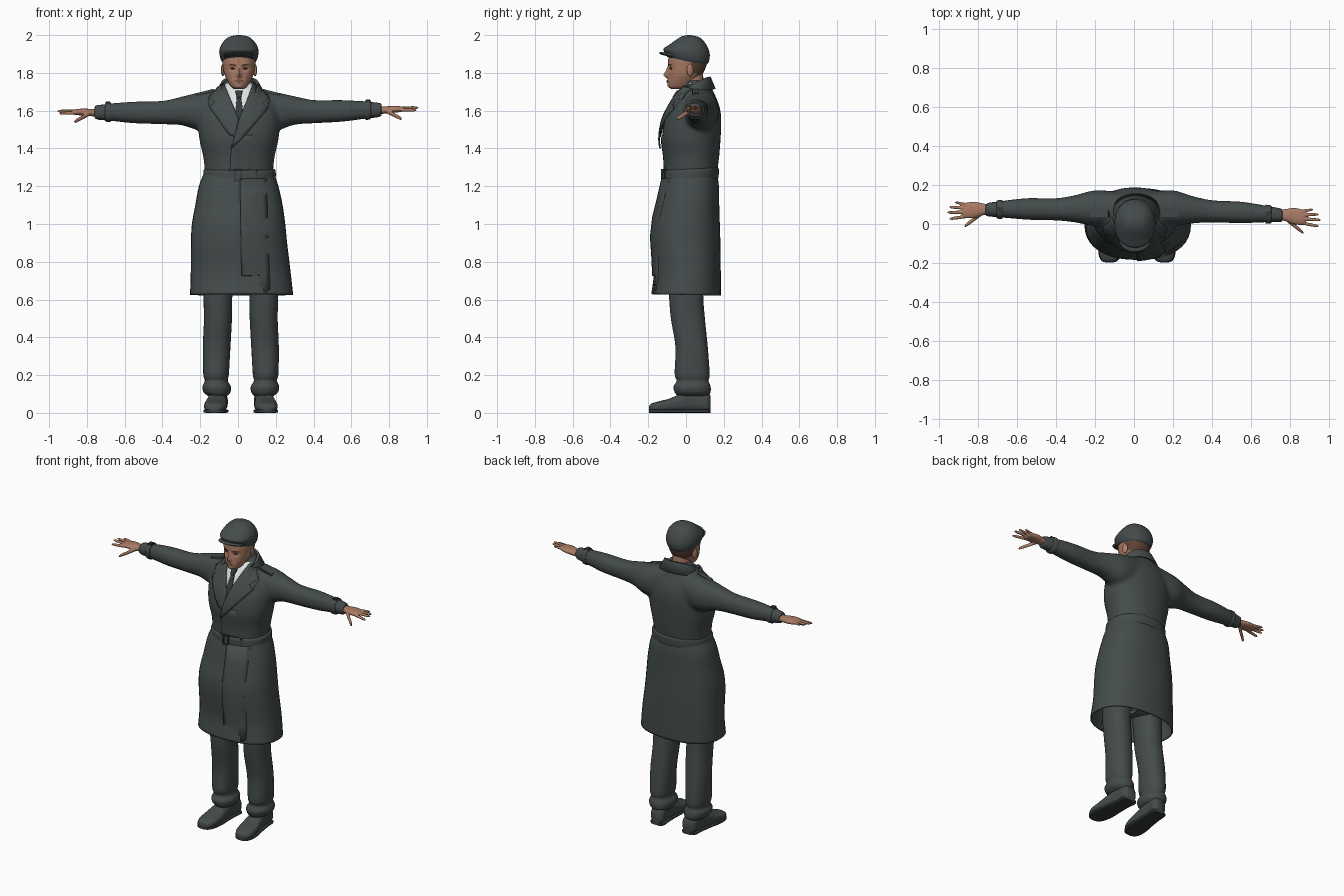
import bpy, bmesh, math
from mathutils import Vector, Matrix
from mathutils.bvhtree import BVHTree

cube = bpy.data.objects.get("Cube")
if cube:
    bpy.data.objects.remove(cube)


def material(name, rgb):
    m = bpy.data.materials.new(name)
    m.use_nodes = True
    m.diffuse_color = (*rgb, 1)
    bsdf = next(n for n in m.node_tree.nodes if n.type == 'BSDF_PRINCIPLED')
    bsdf.inputs["Base Color"].default_value = (*rgb, 1)
    return m


CLOTH = material("charcoal cloth", (.058, .071, .071))
DARK = material("dark trim", (.035, .042, .043))
SKIN = material("skin", (.40, .20, .13))
SHIRT = material("white shirt", (.75, .77, .78))
HAIR = material("brown hair", (.11, .055, .035))
LIPS = material("lips", (.28, .11, .08))
EYE = material("dark eye", (.03, .022, .02))


def finish(name, bm, mat, voxel=0, thick=0):
    bmesh.ops.recalc_face_normals(bm, faces=bm.faces)
    me = bpy.data.meshes.new(name)
    bm.to_mesh(me)
    bm.free()
    me.materials.append(mat)
    me.polygons.foreach_set("use_smooth", [True] * len(me.polygons))
    me.set_sharp_from_angle(angle=math.radians(50))
    ob = bpy.data.objects.new(name, me)
    bpy.context.collection.objects.link(ob)
    if voxel:
        r = ob.modifiers.new("blend", 'REMESH')
        r.mode, r.voxel_size, r.use_smooth_shade = 'VOXEL', voxel, True
        s = ob.modifiers.new("soften", 'SMOOTH')
        s.factor, s.iterations = .5, 6
    if thick:
        s = ob.modifiers.new("thickness", 'SOLIDIFY')
        s.thickness, s.offset = thick, 0
    return ob


def spline(keys, steps=6):
    """Smooth curve through key tuples."""
    out = []
    for i in range(len(keys) - 1):
        a, b, c, d = (keys[max(0, min(len(keys) - 1, i + k))] for k in (-1, 0, 1, 2))
        for s in range(steps):
            u = s / steps
            out.append([q + .5 * u * (r - p + u * (2 * p - 5 * q + 4 * r - w + u * (3 * (q - r) + w - p)))
                        for p, q, r, w in zip(a, b, c, d)])
    return out + [list(keys[-1])]


def loft(bm, keys, axis='z', n=40, power=2.2, caps=True):
    """Rings (position, low a, high a, low b, high b, tilt) along one axis."""
    order = {'x': (2, 0, 1), 'y': (0, 2, 1), 'z': (0, 1, 2)}[axis]
    rings = []
    for t, a0, a1, b0, b1, tilt in spline([(*k, 0)[:6] for k in keys]):
        ring = []
        for i in range(n):
            c, s = math.cos(2 * math.pi * i / n), math.sin(2 * math.pi * i / n)
            a = (a0 + a1) / 2 + (a1 - a0) / 2 * math.copysign(abs(c) ** (2 / power), c)
            b = (b0 + b1) / 2 + (b1 - b0) / 2 * math.copysign(abs(s) ** (2 / power), s)
            local = (a, b, t + tilt * b)
            p = (t, a, b) if axis == 'x' else [local[k] for k in order]
            ring.append(bm.verts.new(p))
        rings.append(ring)
    for lo, hi in zip(rings, rings[1:]):
        for i in range(n):
            bm.faces.new((lo[i], lo[i - 1], hi[i - 1], hi[i]))
    if caps:
        bm.faces.new(rings[0])
        bm.faces.new(rings[-1])
    return bm


def part(name, keys, mat, axis='z', power=2.2, caps=True, thick=0):
    return finish(name, loft(bmesh.new(), keys, axis, power=power, caps=caps), mat, thick=thick)


def centred(keys, cx=.005):
    return [(k[0], cx - k[1], cx + k[1], *k[2:]) for k in keys]


def surface(ob):
    return BVHTree.FromObject(ob, bpy.context.evaluated_depsgraph_get())


def drape(name, outline, tree, mat, lift=.006, thick=.006, cuts=5):
    """Lay a flat outline (x, z) onto the front of a surface."""
    bm = bmesh.new()
    bm.faces.new([bm.verts.new((x, 0, z)) for x, z in outline])
    bmesh.ops.triangulate(bm, faces=bm.faces)
    bmesh.ops.subdivide_edges(bm, edges=bm.edges, cuts=cuts, use_grid_fill=True)
    for v in bm.verts:
        up = lift(v.co.x) if callable(lift) else lift
        hit = tree.ray_cast(Vector((v.co.x, -1, v.co.z)), Vector((0, 1, 0)))[0]
        if hit is None:
            hit = tree.find_nearest(Vector((v.co.x, 0, v.co.z)))[0]
        v.co.y = hit.y - up
    return finish(name, bm, mat, thick=thick)


def block(name, size, place, mat, turn=0, axis='Y'):
    bm = bmesh.new()
    bmesh.ops.create_cube(bm, size=1)
    bmesh.ops.scale(bm, vec=size, verts=bm.verts)
    bmesh.ops.bevel(bm, geom=bm.edges, offset=min(size) * .3, segments=2, affect='EDGES')
    bm.transform(Matrix.Translation(place) @ Matrix.Rotation(turn, 4, axis))
    return finish(name, bm, mat)


def arm_keys(keys, side):
    """The left arm reaches a little further forward and higher."""
    out = []
    for t, y0, y1, z0, z1 in keys:
        k = max(0, t - .2) / .55 if side > 0 else 0
        out.append((t * side, y0 - .028 * k, y1 - .028 * k, z0 + .013 * k, z1 + .013 * k))
    return out


# Coat body and sleeves, blended into one skin
coat = loft(bmesh.new(), centred([
    (1.24, .178, -.112, .16), (1.35, .188, -.115, .175), (1.45, .21, -.127, .183),
    (1.55, .217, -.112, .187), (1.62, .205, -.08, .178), (1.68, .165, -.047, .155),
    (1.73, .10, -.012, .13), (1.76, .075, .0, .115)]))
SLEEVE = [(.08, .0, .165, 1.5, 1.72), (.2, -.01, .172, 1.495, 1.698), (.3, .008, .148, 1.523, 1.674),
          (.4, .018, .132, 1.528, 1.652), (.55, .022, .132, 1.533, 1.648),
          (.68, .033, .118, 1.546, 1.638), (.76, .038, .108, 1.552, 1.628)]
for side in (-1, 1):
    loft(coat, arm_keys(SLEEVE, side), 'x')
coat = finish("coat_body", coat, CLOTH, voxel=.011)

# Coat skirt and belt
skirt = part("coat_skirt", [
    (1.27, -.175, .185, -.11, .16), (1.2, -.203, .21, -.128, .17), (1.1, -.222, .232, -.15, .172),
    (1.0, -.24, .246, -.174, .175), (.9, -.245, .256, -.178, .178), (.75, -.246, .274, -.166, .18),
    (.625, -.25, .288, -.18, .18, -.02)], CLOTH, power=2.3, caps=False, thick=.008)
part("belt", centred([(1.232, .183, -.118, .166, .04), (1.24, .191, -.124, .172, .04),
                      (1.28, .191, -.124, .174, .05), (1.29, .183, -.118, .168, .05)], .008), CLOTH)
for x in (-.018, .018):
    block("buckle_side", (.007, .014, .068), (x, -.125, 1.258), DARK)
for z in (1.228, 1.288):
    block("buckle_bar", (.043, .014, .007), (.0, -.125, z), DARK)
block("belt_loop", (.014, .016, .066), (.098, -.105, 1.255), DARK, .3, 'Z')

# Shirt front, tie, lapels and overlapping front edge
body = surface(coat)
drape("shirt_front", [(-.075, 1.745), (.085, 1.745), (.01, 1.53), (.0, 1.53)], body, SHIRT, .004, .004)
drape("tie_knot", [(-.014, 1.705), (.024, 1.705), (.016, 1.67), (-.006, 1.67)], body, DARK, .014, .01)
drape("tie_blade", [(-.006, 1.672), (.016, 1.672), (.028, 1.585), (.005, 1.53), (-.016, 1.585)],
      body, DARK, .009, .006)
drape("right_lapel", [(-.075, 1.745), (.002, 1.56), (-.015, 1.46), (-.05, 1.475), (-.152, 1.62),
                      (-.122, 1.645), (-.155, 1.668), (-.105, 1.725)], body, CLOTH, .012, .008)
drape("left_lapel", [(.082, 1.745), (.008, 1.56), (-.035, 1.4), (.02, 1.45), (.158, 1.61),
                     (.128, 1.64), (.165, 1.668), (.115, 1.725)], body, CLOTH, .017, .008)
drape("front_overlap", [(-.035, 1.42), (-.045, 1.27), (.12, 1.27), (.12, 1.47), (.02, 1.47)], body, CLOTH,
      lambda x: .007 - .075 * (x + .045), .004)
drape("skirt_overlap", [(.01, 1.24), (.02, .625), (.17, .63), (.15, 1.24)], surface(skirt), CLOTH,
      lambda x: .007 - .06 * (x - .01), .004)

# Turned-down collar, open at the front
bm = bmesh.new()
rows = []
for i in range(31):
    a = math.radians(-138 + 276 * i / 30)
    drop = .075 * ((1 - math.cos(a)) / 1.74) ** 1.3
    rows.append([bm.verts.new((.01 + rx * math.sin(a), .045 + ry * math.cos(a), z - drop))
                 for rx, ry, z in ((.078, .07, 1.73), (.085, .073, 1.775), (.098, .083, 1.777), (.133, .108, 1.715))])
for p, q in zip(rows, rows[1:]):
    for k in range(3):
        bm.faces.new((p[k], q[k], q[k + 1], p[k + 1]))
finish("coat_collar", bm, CLOTH, thick=.008)

# Neck and shirt collar
part("neck", centred([(1.66, .06, -.01, .1), (1.72, .056, -.02, .095), (1.8, .058, -.04, .09)]), SKIN)
part("shirt_collar", centred([(1.68, .072, -.025, .105, .3), (1.735, .064, -.026, .1, .3)]), SHIRT, caps=False, thick=.006)

# Head, with nose, brow, cheeks and eye sockets pushed in or out
bm = loft(bmesh.new(), centred([
    (1.714, .024, -.075, -.01), (1.726, .042, -.092, .02), (1.755, .06, -.096, .055),
    (1.79, .076, -.094, .085), (1.83, .085, -.092, .105), (1.87, .088, -.094, .113),
    (1.92, .08, -.085, .1), (1.955, .05, -.05, .07)]), n=72)
BUMPS = [(0, 1.788, .012, .014, .022), (0, 1.812, .009, .022, .013), (0, 1.752, .024, .009, .005),
         (.034, 1.823, .015, .011, -.009), (.033, 1.845, .022, .008, .004), (0, 1.728, .018, .01, .004)]
for v in bm.verts:
    if v.co.y < .0:
        x, z = abs(v.co.x - .005), v.co.z
        v.co.y -= sum(h * math.exp(-((x - bx) / sx) ** 2 - ((z - bz) / sz) ** 2) for bx, bz, sx, sz, h in BUMPS)
head = finish("head", bm, SKIN)
head.data.materials.append(HAIR)
for f in head.data.polygons:
    c = f.center
    f.material_index = int(c.y > .03 and c.z > 1.79 + max(0, .06 - c.y) * .6)
face = surface(head)
for side, word in ((-1, "right"), (1, "left")):
    at = lambda pts: [(.005 + side * x, z) for x, z in pts]
    drape(word + "_eye", at([(.022, 1.822), (.034, 1.828), (.047, 1.822), (.034, 1.818)]), face, EYE, .001, .003, 2)
    drape(word + "_brow", at([(.016, 1.84), (.035, 1.848), (.056, 1.842), (.035, 1.842)]), face, HAIR, .001, .003, 2)
    bm = bmesh.new()
    bmesh.ops.create_uvsphere(bm, u_segments=16, v_segments=10, radius=1)
    bm.transform(Matrix.Translation((.005 + side * .085, .022, 1.815)) @ Matrix.Rotation(side * .35, 4, 'Z')
                 @ Matrix.Diagonal((.009, .019, .033, 1)))
    finish(word + "_ear", bm, SKIN)
drape("mouth", [(-.021, 1.757), (.0, 1.762), (.01, 1.762), (.031, 1.757), (.005, 1.749)], face, LIPS, .001, .003, 2)

# Flat cap with a short peak
part("cap", centred([(1.862, .09, -.1, .1, -.23), (1.885, .1, -.115, .12, -.23), (1.918, .104, -.118, .125, -.1),
                     (1.955, .09, -.08, .104, 0), (1.985, .062, -.038, .076, 0), (1.996, .035, -.014, .045, 0),
                     (2.0, .008, .01, .022, 0)]), CLOTH)
part("cap_peak", centred([(1.866, .074, -.13, .0, -.23), (1.873, .082, -.143, .0, -.23),
                          (1.882, .078, -.13, .0, -.23)]), CLOTH)

# Sleeve straps, epaulettes, hands, trousers and shoes on both sides
FINGERS = [((.85, .04, 1.59), (.946, .026, 1.585), .009), ((.85, .06, 1.595), (.956, .059, 1.598), .009),
           ((.85, .08, 1.597), (.946, .087, 1.6), .0085), ((.85, .098, 1.597), (.917, .111, 1.6), .008),
           ((.785, .05, 1.585), (.868, -.012, 1.54), .012)]
PALM = [(.73, .05, .1, 1.568, 1.612), (.77, .045, .105, 1.57, 1.609), (.82, .03, .114, 1.574, 1.611),
        (.865, .03, .108, 1.578, 1.607), (.877, .04, .1, 1.585, 1.602)]
LEG = [(.09, -.16, -.055, -.045, .12), (.11, -.182, -.04, -.06, .13), (.14, -.188, -.038, -.066, .13),
       (.17, -.176, -.054, -.05, .12), (.21, -.184, -.048, -.06, .125), (.35, -.186, -.04, -.056, .115),
       (.5, -.18, -.032, -.08, .1), (.62, -.183, -.03, -.09, .092), (.8, -.18, -.01, -.1, .1)]
SHOE = [(-.197, .015, .012, .03), (-.187, .04, .005, .047), (-.15, .057, .004, .06), (-.09, .06, .004, .075),
        (-.03, .053, .004, .1), (.05, .047, .004, .125), (.11, .047, .004, .11), (.13, .03, .008, .09)]
for side, word in ((-1, "right"), (1, "left")):
    strap = [(.672, .028, .121, 1.543, 1.642), (.68, .026, .123, 1.54, 1.644), (.698, .028, .121, 1.542, 1.642),
             (.704, .034, .116, 1.548, 1.636)]
    part(word + "_sleeve_strap", arm_keys(strap, side), CLOTH, 'x')
    block(word + "_strap_buckle", (.03, .035, .012), (side * .688, .07 - .012 * (side + 1), 1.642 + .005 * (side + 1)), DARK)
    block(word + "_epaulette", (.1, .042, .014), (side * .175, .052, 1.697), CLOTH, side * .25)
    hand = loft(bmesh.new(), arm_keys(PALM, side), 'x')
    for p, q, r in FINGERS:
        keys = []
        for u, w in ((0, 1), (.4, 1), (.8, .9), (.95, .65), (1, .3)):
            x, y, z = Vector(p).lerp(Vector(q), u)
            keys.append((x, y - r * w, y + r * w, z - r * w, z + r * w))
        loft(hand, arm_keys(keys, side), 'x', n=16)
    finish(word + "_hand", hand, SKIN, voxel=.004)
    shift = .015 + .015 * side
    leg = [(z, *sorted((-side * a + shift, -side * b + shift)), c, d) for z, a, b, c, d in LEG]
    part(word + "_trouser_leg", leg, CLOTH)
    shoe = [(y, *(side * (.11 - .08 * y) + shift + e * w for e in (-1, 1)), lo, hi) for y, w, lo, hi in SHOE]
    part(word + "_shoe", shoe, CLOTH, 'y', 2.6)
    sole = [(y, a - .003, b + .003, 0, .018) for y, a, b, lo, hi in shoe]
    part(word + "_sole", sole, DARK, 'y', 5)
